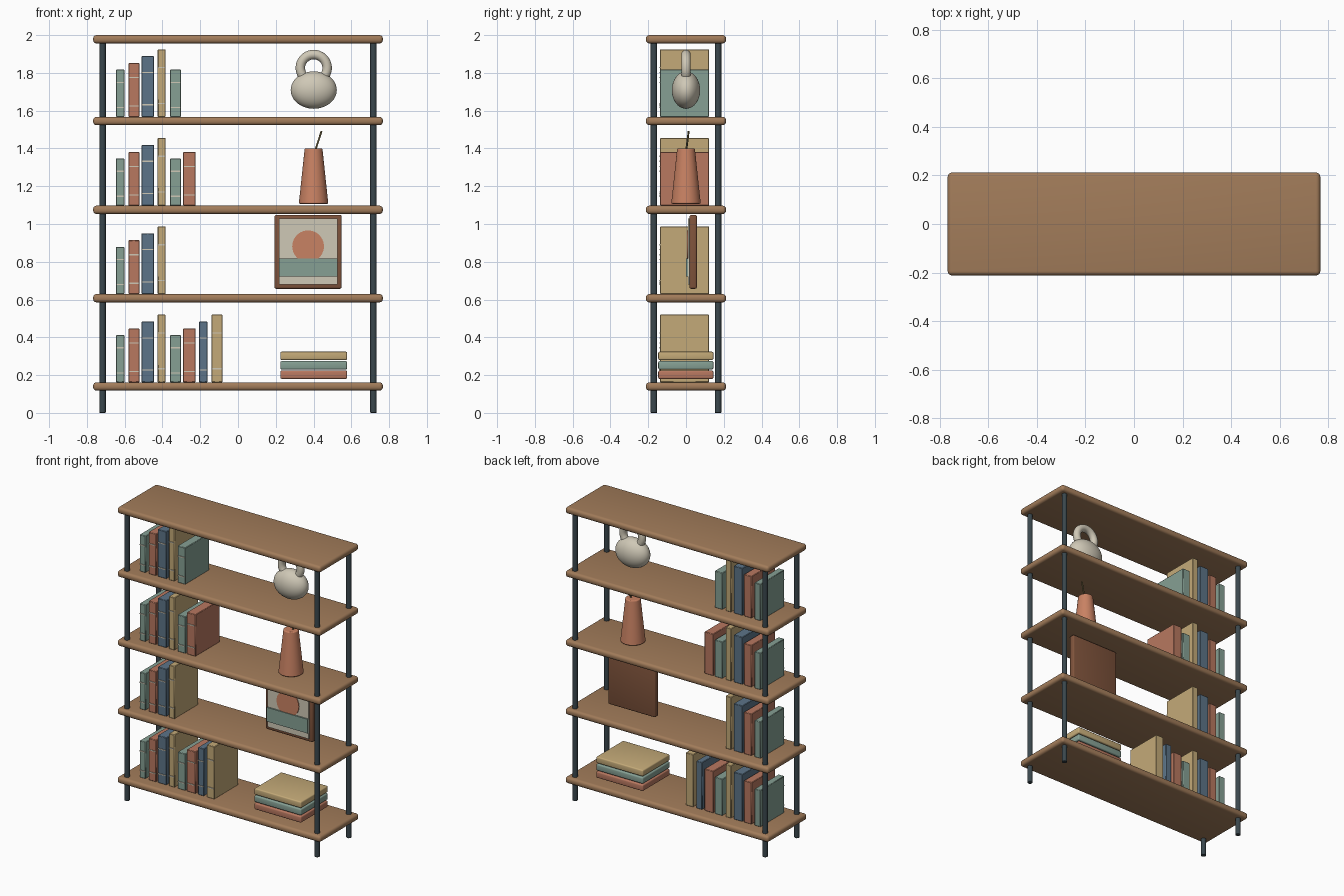
import bpy, bmesh, math
from mathutils import Vector

if "Cube" in bpy.data.objects:
    bpy.data.objects.remove(bpy.data.objects["Cube"])


def material(name, hexcol):
    m = bpy.data.materials.new(name)
    c = [int(hexcol[i:i + 2], 16) / 255 for i in (0, 2, 4)]
    m.diffuse_color = [((v + 0.055) / 1.055) ** 2.4 for v in c] + [1]
    m.use_nodes = True
    m.node_tree.nodes["Principled BSDF"].inputs["Base Color"].default_value = m.diffuse_color
    return m


WOOD = material("wood", "A27C5A")
METAL = material("dark_metal", "3A474D")
CREAM = material("cream", "CFC8B6")
FRAME = material("frame_brown", "80543C")
GREEN = material("green", "86A094")
RED = material("terracotta", "B87860")
BLUE = material("blue", "5C7488")
TAN = material("tan", "C4AA78")
CLAY = material("clay", "C98263")
STEM = material("stem", "6A5F3C")


def finish(ob, name, mat, smooth=True):
    ob.name = name
    ob.data.materials.append(mat)
    if smooth:
        ob.select_set(True)
        bpy.context.view_layer.objects.active = ob
        bpy.ops.object.shade_smooth_by_angle(angle=math.radians(40))
    return ob


def box(name, lo, hi, mat, bevel=0.0, segments=3):
    lo, hi = Vector(lo), Vector(hi)
    bm = bmesh.new()
    bmesh.ops.create_cube(bm, size=1)
    bmesh.ops.scale(bm, vec=hi - lo, verts=bm.verts)
    if bevel:
        bmesh.ops.bevel(bm, geom=bm.edges[:], offset=bevel, segments=segments,
                        profile=0.5, affect='EDGES')
    me = bpy.data.meshes.new(name)
    bm.to_mesh(me)
    bm.free()
    ob = bpy.data.objects.new(name, me)
    ob.location = (lo + hi) / 2
    bpy.context.collection.objects.link(ob)
    bpy.ops.object.select_all(action='DESELECT')
    return finish(ob, name, mat, bevel > 0)


def rod(name, a, b, r1, mat, r2=None, sides=24, bevel=0.0):
    a, b = Vector(a), Vector(b)
    d = b - a
    bpy.ops.mesh.primitive_cone_add(
        vertices=sides, radius1=r1, radius2=r1 if r2 is None else r2, depth=d.length,
        location=(a + b) / 2, rotation=d.to_track_quat('Z', 'Y').to_euler())
    ob = bpy.context.object
    if bevel:
        mod = ob.modifiers.new("round", 'BEVEL')
        mod.width, mod.segments = bevel, 3
        mod.limit_method, mod.angle_limit = 'ANGLE', math.radians(40)
    return finish(ob, name, mat)


# Shelves
T = 0.022
LEVELS = [0.14, 0.607, 1.075, 1.545, 1.978]
for i, z in enumerate(LEVELS):
    box(f"shelf_{i + 1}", (-0.767, -0.212, z - T), (0.767, 0.212, z + T), WOOD, 0.018, 4)

# Posts
for sx, side in ((-1, "left"), (1, "right")):
    for sy, end in ((-1, "front"), (1, "back")):
        x, y = sx * 0.717, sy * 0.17
        rod(f"{end}_{side}_post", (x, y, 0), (x, y, 1.97), 0.017, METAL, bevel=0.004)

# Upright books, with spine bands
WIDTHS = [0.045, 0.057, 0.066]
HEIGHTS = [0.25, 0.285, 0.322, 0.358]
COLOURS = [GREEN, RED, BLUE, TAN]
for row, count in enumerate([8, 4, 6, 5]):
    z = LEVELS[row] + T
    for i in range(count):
        # widths alternate in threes, heights and colours in fours
        x, h = -0.624 + 0.0733 * i, HEIGHTS[i % 4]
        w = [0.045, 0.057, 0.066, 0.042, 0.058, 0.066, 0.044, 0.057][i] / 2
        name = f"book_{row + 1}_{i + 1}"
        box(name, (x - w, -0.137, z), (x + w, 0.122, z + h), COLOURS[i % 4], 0.003, 1)
        for k, f in enumerate((0.2, 0.73)):
            box(f"{name}_band_{k + 1}", (x - w * 0.9, -0.141, z + f * h - 0.003),
                (x + w * 0.9, -0.135, z + f * h + 0.003), CREAM)

# Stack of flat books
for i, mat in enumerate((RED, GREEN, TAN)):
    z = 0.18 + 0.05 * i
    box(f"flat_book_{i + 1}", (0.224, -0.147, z), (0.578, 0.145, z + 0.044), mat, 0.008)

# Framed picture
box("picture_frame", (0.193, 0.018, 0.657), (0.549, 0.058, 1.048), FRAME, 0.01)
box("picture_panel", (0.216, 0.01, 0.68), (0.526, 0.022, 1.028), CREAM)
rod("picture_sun", (0.371, 0.014, 0.882), (0.371, 0.005, 0.882), 0.084, CLAY, sides=40)
box("picture_field", (0.216, 0.0, 0.721), (0.526, 0.012, 0.817), GREEN)

# Tapered vase with a stem
rod("tapered_vase", (0.4, 0, 1.107), (0.4, 0, 1.4), 0.078, CLAY, r2=0.047, sides=40, bevel=0.006)
rod("vase_stem", (0.406, 0, 1.38), (0.442, 0.014, 1.491), 0.005, STEM, sides=10)

# Rounded ornament with a ring handle
bpy.ops.mesh.primitive_uv_sphere_add(segments=40, ring_count=20, radius=1, location=(0.401, 0, 1.709))
body = bpy.context.object
body.scale = (0.122, 0.075, 0.099)
finish(body, "ornament_body", CREAM)
bpy.ops.mesh.primitive_torus_add(major_segments=48, minor_segments=16, major_radius=0.071,
                                 minor_radius=0.025, location=(0.401, 0, 1.826),
                                 rotation=(math.pi / 2, 0, 0))
finish(bpy.context.object, "ornament_ring", CREAM)
